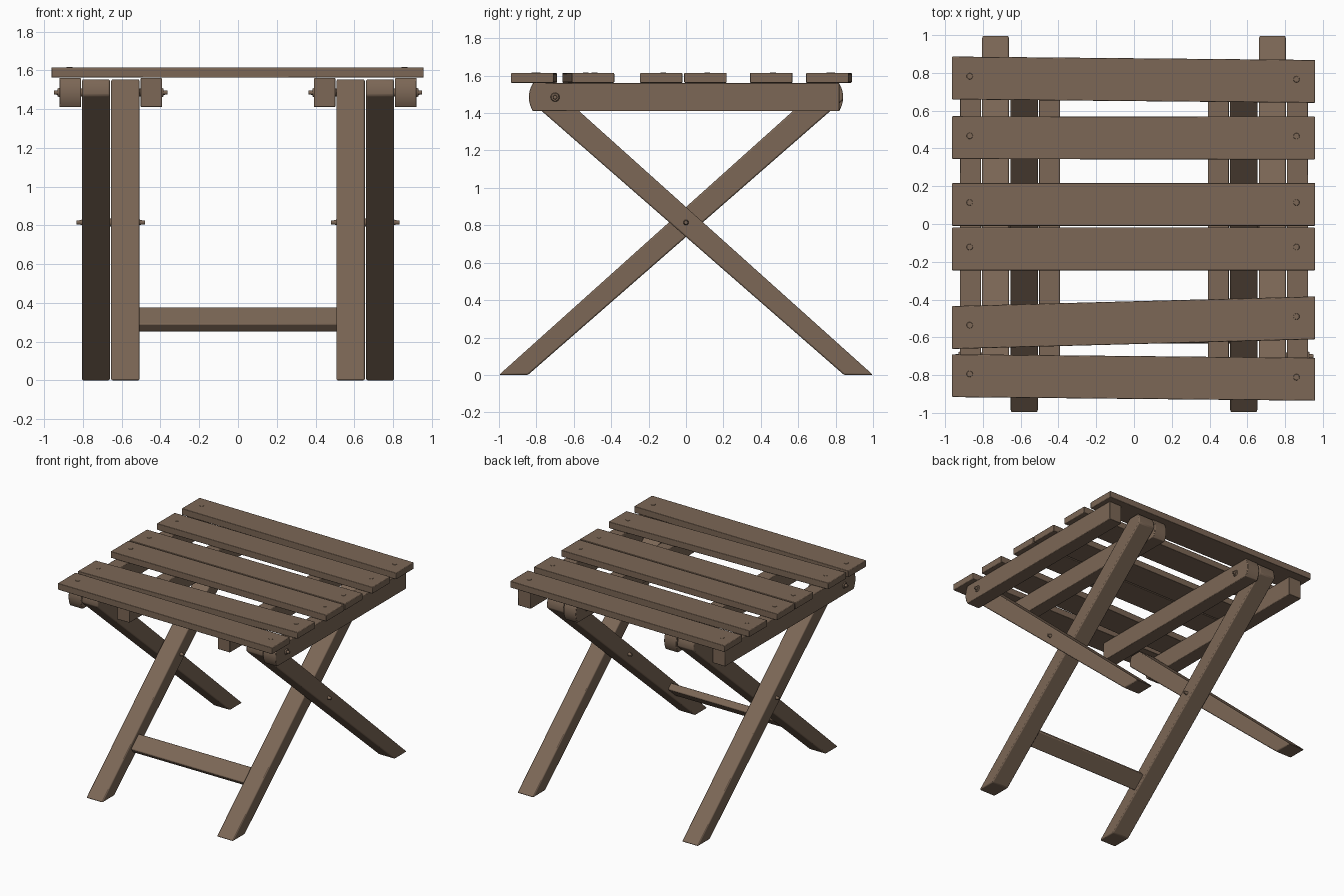
import bpy, bmesh, math
from mathutils import Matrix, Vector

if "Cube" in bpy.data.objects:
    bpy.data.objects.remove(bpy.data.objects["Cube"])

wood = bpy.data.materials.new("weathered brown wood")
wood.diffuse_color = (0.20, 0.135, 0.092, 1)
wood.use_nodes = True
wood.node_tree.nodes["Principled BSDF"].inputs["Base Color"].default_value = wood.diffuse_color


def finish(name, bm, bevel=0.0):
    bmesh.ops.recalc_face_normals(bm, faces=bm.faces)
    me = bpy.data.meshes.new(name)
    bm.to_mesh(me)
    bm.free()
    me.materials.append(wood)
    ob = bpy.data.objects.new(name, me)
    bpy.context.collection.objects.link(ob)
    if bevel:
        m = ob.modifiers.new("soft edges", 'BEVEL')
        m.width = bevel
        m.segments = 2
        m.limit_method = 'ANGLE'
        m.angle_limit = math.radians(40)
    bpy.ops.object.select_all(action='DESELECT')
    ob.select_set(True)
    bpy.context.view_layer.objects.active = ob
    bpy.ops.object.shade_smooth_by_angle(angle=math.radians(35))
    return ob


def plank(name, yz, x0, x1, bevel=0.004):
    """Side profile in (y, z) extruded from x0 to x1."""
    bm = bmesh.new()
    f = bm.faces.new([bm.verts.new((x0, y, z)) for y, z in yz])
    r = bmesh.ops.extrude_face_region(bm, geom=[f])
    bmesh.ops.translate(bm, vec=(x1 - x0, 0, 0),
                        verts=[v for v in r['geom'] if isinstance(v, bmesh.types.BMVert)])
    return finish(name, bm, bevel)


def disc(name, pos, r1, r2, depth, axis):
    """Tapered disc centred at pos, pointing along axis."""
    bm = bmesh.new()
    q = Vector(axis).to_track_quat('Z', 'Y').to_matrix().to_4x4()
    bmesh.ops.create_cone(bm, cap_ends=True, segments=20, radius1=r1, radius2=r2,
                          depth=depth, matrix=Matrix.Translation(pos) @ q)
    return finish(name, bm)


def end_arc(z_from, z_to, n=8, r=0.14, py=-0.70, pz=1.485):
    """Points on the rounded end around the pivot bolt."""
    out = []
    for i in range(n + 1):
        a0, a1 = math.asin((z_from - pz) / r), math.asin((z_to - pz) / r)
        a = a0 + (a1 - a0) * i / n
        out.append((py - r * math.cos(a), pz + r * math.sin(a)))
    return out


# Profiles: pivot end at the front (-y); flipped in y for the inner pair
rail = [(0.82, 1.56), (0.82, 1.41)] + end_arc(1.41, 1.56)
leg = [(1.0, 0.0), (0.845, 0.0)] + end_arc(1.47, 1.553) + [(-0.73, 1.553)]
flip = lambda pts: [(-y, z) for y, z in pts]

for s, side in ((-1, "left"), (1, "right")):
    # Seat rails and crossed legs
    plank("outer_rail_" + side, rail, s * 0.81, s * 0.922)
    plank("inner_rail_" + side, flip(rail), s * 0.392, s * 0.502)
    plank("outer_leg_" + side, leg, s * 0.661, s * 0.805, 0.008)
    plank("inner_leg_" + side, flip(leg), s * 0.508, s * 0.654, 0.008)
    # Pivot and crossing bolts with washers
    for nm, x, d, y, z, w in (("outer_pivot", 0.922, 1, -0.70, 1.485, 0.05),
                              ("inner_pivot", 0.392, -1, 0.70, 1.485, 0.05),
                              ("outer_cross", 0.805, 1, 0, 0.815, 0.03),
                              ("inner_cross", 0.508, -1, 0, 0.815, 0.03)):
        ax = (s * d, 0, 0)
        disc(f"{nm}_washer_{side}", (s * (x + d * 0.003), y, z), w * 0.5, w * 0.4, 0.01, ax)
        disc(f"{nm}_bolt_{side}", (s * (x + d * 0.012), y, z), 0.013, 0.010, 0.03, ax)
    # Shafts linking rail to leg and leg to leg
    disc("outer_pivot_shaft_" + side, (s * 0.80, -0.70, 1.485), 0.02, 0.02, 0.1, (1, 0, 0))
    disc("inner_pivot_shaft_" + side, (s * 0.505, 0.70, 1.485), 0.02, 0.02, 0.1, (1, 0, 0))
    disc("cross_shaft_" + side, (s * 0.657, 0, 0.815), 0.02, 0.02, 0.1, (1, 0, 0))

# Stretcher between the inner legs, tilted with them
cy, cz, L, t = -0.567, 0.315, 0.133, 0.055
u, n = Vector((0.748, 0.664)), Vector((-0.664, 0.748))
corners = [Vector((cy, cz)) + u * a * L / 2 + n * b * t / 2
           for a, b in ((-1, -1), (1, -1), (1, 1), (-1, 1))]
plank("stretcher", [tuple(c) for c in corners], -0.515, 0.515, 0.008)

# Seat slats: (y of left end centre, y of right end centre)
slats = [(0.773, 0.755), (0.457, 0.455), (0.104, 0.104),
         (-0.132, -0.132), (-0.548, -0.497), (-0.803, -0.822)]
for i, (yl, yr) in enumerate(slats):
    bm = bmesh.new()
    bmesh.ops.create_cube(bm, size=1)
    for v in bm.verts:
        right = v.co.x > 0
        v.co = (0.958 if right else -0.963,
                (yr if right else yl) + v.co.y * 0.227,
                1.588 + v.co.z * 0.052)
    finish(f"seat_slat_{i + 1}", bm, 0.004)
    # Screw heads at each slat end
    for x in (-0.87, 0.86):
        y = yl + (yr - yl) * (x + 0.96) / 1.92
        disc(f"slat_screw_{i + 1}", (x, y + 0.01, 1.614), 0.018, 0.015, 0.004, (0, 0, 1))
